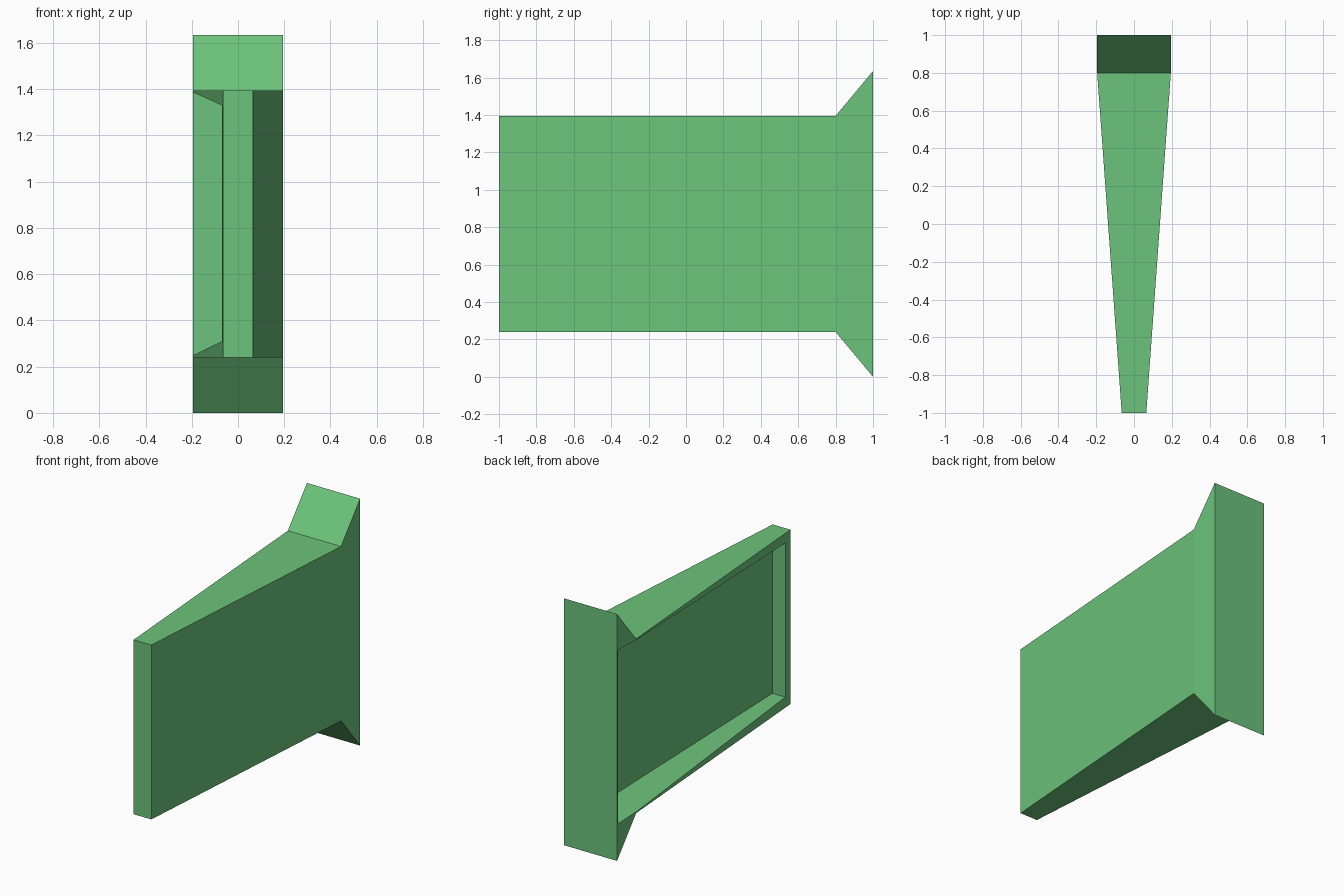
import bpy, bmesh

if "Cube" in bpy.data.objects:
    bpy.data.objects.remove(bpy.data.objects["Cube"])

green = bpy.data.materials.new("leaf green")
green.diffuse_color = (0.15, 0.55, 0.20, 1)
green.use_nodes = True
green.node_tree.nodes["Principled BSDF"].inputs["Base Color"].default_value = green.diffuse_color


def loft(name, sections):
    """Closed solid through rectangles (y, x0, x1, z0, z1)."""
    bm = bmesh.new()
    rings = [[bm.verts.new((x, y, z)) for x, z in
              ((x0, z0), (x1, z0), (x1, z1), (x0, z1))]
             for y, x0, x1, z0, z1 in sections]
    for a, b in zip(rings, rings[1:]):
        for i in range(4):
            j = (i + 1) % 4
            bm.faces.new((a[i], a[j], b[j], b[i]))
    bm.faces.new(rings[0])
    bm.faces.new(rings[-1])
    bmesh.ops.recalc_face_normals(bm, faces=bm.faces)
    me = bpy.data.meshes.new(name)
    bm.to_mesh(me)
    bm.free()
    me.materials.append(green)
    ob = bpy.data.objects.new(name, me)
    bpy.context.collection.objects.link(ob)
    return ob


# Tapered wedge that flares into a tall back plate
body = loft("wedge_bracket", [
    (-1.0, -0.065, 0.065, 0.24, 1.395),
    (0.8, -0.195, 0.195, 0.24, 1.395),
    (1.0, -0.195, 0.195, 0.0, 1.635),
])

# Pocket hollowed into the left side, reaching the back plate
cutter = loft("pocket_cutter", [
    (-0.94, -0.4, 0.025, 0.31, 1.33),
    (0.992, -0.4, 0.05, 0.242, 1.393),
])
cutter.hide_render = True

cut = body.modifiers.new("pocket", 'BOOLEAN')
cut.operation = 'DIFFERENCE'
cut.solver = 'EXACT'
cut.object = cutter
bpy.context.view_layer.objects.active = body
bpy.ops.object.modifier_apply(modifier=cut.name)
bpy.data.objects.remove(cutter)
